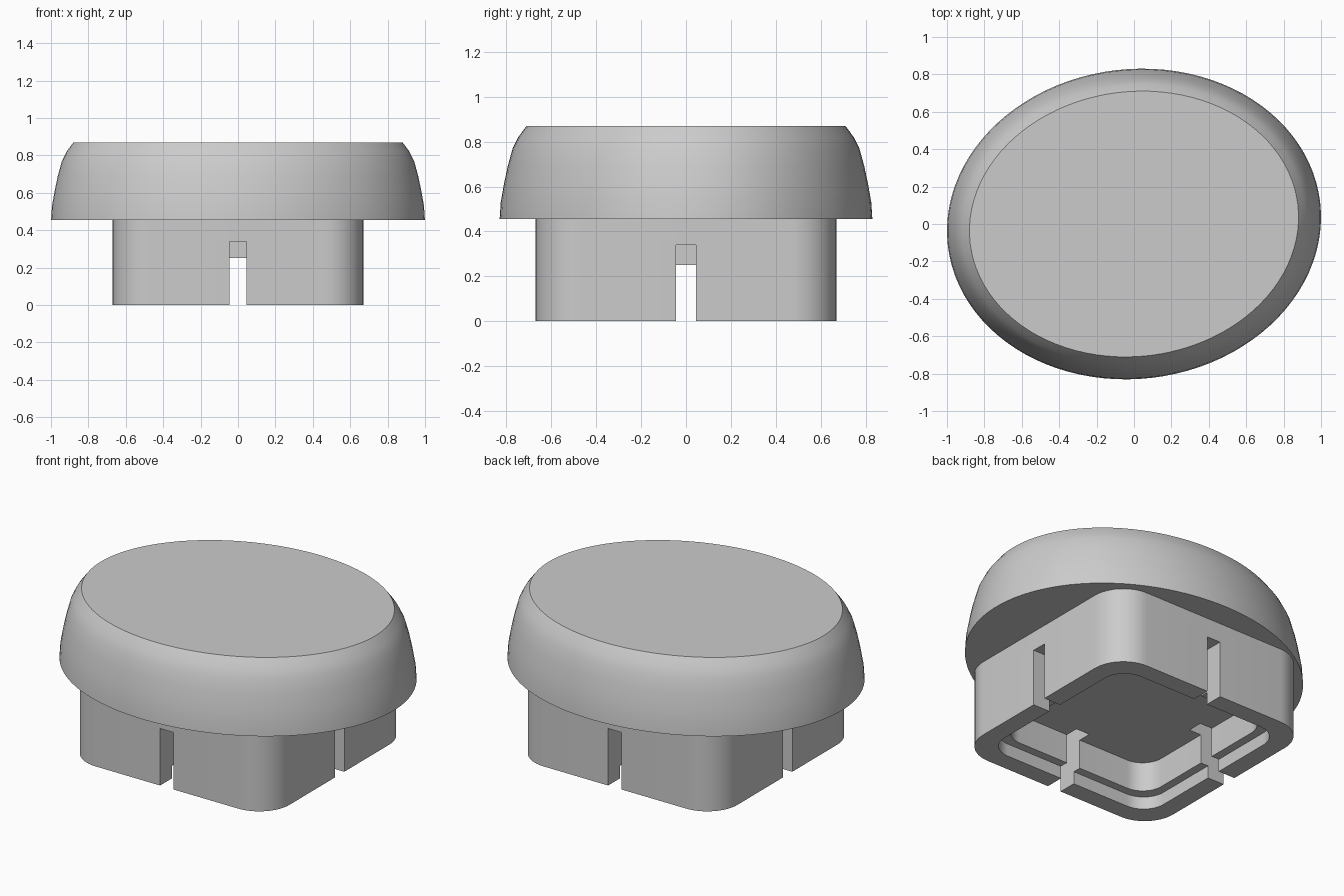
import bpy, bmesh, math

cube = bpy.data.objects.get("Cube")
if cube:
    bpy.data.objects.remove(cube, do_unlink=True)

grey = bpy.data.materials.new("mid_grey")
grey.use_nodes = True
grey.diffuse_color = (0.6, 0.6, 0.6, 1)
grey.node_tree.nodes["Principled BSDF"].inputs["Base Color"].default_value = (0.6, 0.6, 0.6, 1)


def loft(name, rings):
    """Solid made of stacked closed rings, capped at both ends."""
    bm = bmesh.new()
    loops = [[bm.verts.new(p) for p in ring] for ring in rings]
    n = len(loops[0])
    for low, high in zip(loops, loops[1:]):
        for i in range(n):
            j = (i + 1) % n
            bm.faces.new((low[i], low[j], high[j], high[i]))
    bm.faces.new(loops[0][::-1])
    bm.faces.new(loops[-1])
    mesh = bpy.data.meshes.new(name)
    bm.to_mesh(mesh)
    bm.free()
    mesh.materials.append(grey)
    obj = bpy.data.objects.new(name, mesh)
    bpy.context.collection.objects.link(obj)
    return obj


def rounded_square(half, radius, z, steps=12):
    points = []
    for corner in range(4):
        mid = math.pi / 4 + corner * math.pi / 2
        cx = math.copysign(half - radius, math.cos(mid))
        cy = math.copysign(half - radius, math.sin(mid))
        for s in range(steps + 1):
            a = corner * math.pi / 2 + s / steps * math.pi / 2
            points.append((cx + radius * math.cos(a), cy + radius * math.sin(a), z))
    return points


def ellipse(inset, z, turn=math.radians(6.7), n=96):
    a, b = 1.002 - inset, 0.828 - inset
    points = []
    for i in range(n):
        t = i * math.tau / n
        x, y = a * math.cos(t), b * math.sin(t)
        points.append((x * math.cos(turn) - y * math.sin(turn),
                       x * math.sin(turn) + y * math.cos(turn), z))
    return points


def block(name, half, radius, bottom, top):
    return loft(name, [rounded_square(half, radius, z) for z in (bottom, top)])


def box(name, x0, x1, y0, y1, z0, z1):
    return loft(name, [[(x0, y0, z), (x1, y0, z), (x1, y1, z), (x0, y1, z)] for z in (z0, z1)])


def carve(target, cutter):
    mod = target.modifiers.new("carve", 'BOOLEAN')
    mod.operation = 'DIFFERENCE'
    mod.solver = 'EXACT'
    mod.object = cutter
    cutter.hide_render = True
    bpy.context.view_layer.objects.active = target
    bpy.ops.object.modifier_apply(modifier=mod.name)
    bpy.data.objects.remove(cutter, do_unlink=True)


def smooth(obj):
    bpy.ops.object.select_all(action='DESELECT')
    obj.select_set(True)
    bpy.context.view_layer.objects.active = obj
    bpy.ops.object.shade_smooth_by_angle(angle=math.radians(30))


# Oval cap with a domed rim and flat top
profile = [(0, 0.455), (0.005, 0.53), (0.019, 0.61), (0.036, 0.69),
           (0.058, 0.77), (0.083, 0.82), (0.12, 0.87)]
cap = loft("oval_cap", [ellipse(inset, z) for inset, z in profile])
smooth(cap)

# Rounded square base with a stepped hollow
base = block("square_base", 0.67, 0.2, 0, 0.456)
carve(base, block("lower_hollow", 0.56, 0.14, -0.1, 0.075))
carve(base, block("upper_hollow", 0.51, 0.13, -0.15, 0.25))

# One slot in the middle of each wall
w, inner, outer = 0.045, 0.43, 0.8
for side in (-1, 1):
    near, far = sorted((side * inner, side * outer))
    carve(base, box("slot_x", near, far, -w, w, -0.2, 0.34))
    carve(base, box("slot_y", -w, w, near, far, -0.2, 0.34))
smooth(base)
